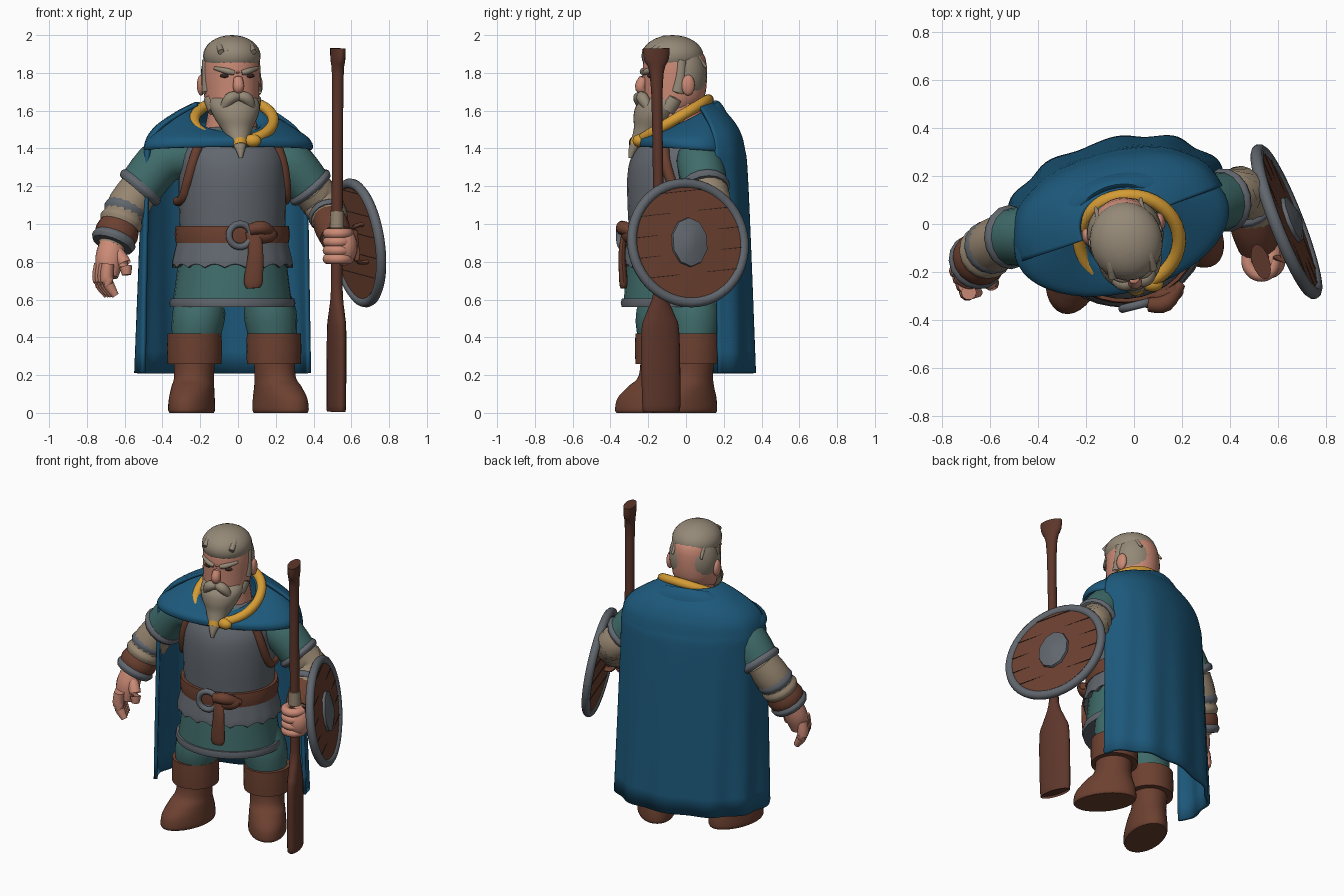
import bpy, bmesh, math
from mathutils import Matrix, Vector

if "Cube" in bpy.data.objects:
    bpy.data.objects.remove(bpy.data.objects["Cube"], do_unlink=True)


def material(name, *rgb):
    m = bpy.data.materials.new(name)
    m.use_nodes = True
    m.diffuse_color = (*rgb, 1)
    m.node_tree.nodes["Principled BSDF"].inputs["Base Color"].default_value = (*rgb, 1)
    return m


BLUE = material("blue cloth", .012, .1, .2)
TEAL = material("teal cloth", .05, .15, .145)
GREY = material("grey metal", .12, .135, .155)
BROWN = material("brown leather", .15, .052, .03)
WOOD = material("dark wood", .11, .037, .024)
SKIN = material("skin", .6, .255, .18)
HAIR = material("ash hair", .3, .25, .185)
CREAM = material("cream wrap", .31, .24, .165)
GOLD = material("gold", .66, .33, .035)
DARK = material("dark line", .04, .02, .016)


def frame(x, y, z=0, yaw=0):
    return Matrix.Translation((x, y, z)) @ Matrix.Rotation(math.radians(yaw), 4, 'Z')


WORLD = Matrix()
BODY = frame(-.03, -.05, yaw=14)
CAPE = frame(-.055, -.01, yaw=15)
HEAD = frame(-.035, -.06, yaw=12)


def finish(name, bm, mat):
    bmesh.ops.recalc_face_normals(bm, faces=bm.faces)
    mesh = bpy.data.meshes.new(name)
    bm.to_mesh(mesh)
    bm.free()
    mesh.materials.append(mat)
    mesh.shade_smooth()
    mesh.set_sharp_from_angle(angle=math.radians(45))
    obj = bpy.data.objects.new(name, mesh)
    bpy.context.collection.objects.link(obj)
    return obj


def smooth_rows(rows, steps):
    """Catmull-Rom interpolation between neighbouring rows."""
    if steps < 2:
        return rows
    out = []
    for i in range(len(rows) - 1):
        before, start, end, after = rows[max(i - 1, 0)], rows[i], rows[i + 1], rows[min(i + 2, len(rows) - 1)]
        for s in range(steps):
            t = s / steps
            out.append([b + t / 2 * (c - a + t * (2 * a - 5 * b + 4 * c - d + t * (3 * (b - c) + d - a)))
                        for a, b, c, d in zip(before, start, end, after)])
    return out + [rows[-1]]


def skin_rings(name, rings, mat, wrap=True, cap=True):
    bm = bmesh.new()
    loops = [[bm.verts.new(p) for p in ring] for ring in rings]
    count = len(loops[0])
    for low, high in zip(loops, loops[1:]):
        for j in range(count if wrap else count - 1):
            k = (j + 1) % count
            bm.faces.new((low[j], low[k], high[k], high[j]))
    if cap:
        bm.faces.new(loops[0])
        bm.faces.new(loops[-1])
    return finish(name, bm, mat)


def circle(count):
    return [math.tau * j / count for j in range(count)]


def loft(name, mat, fr, rows, steps=4, sides=32, cap=True, ripple=0):
    """Rows of height, half width, half depth, then optional y shift and tilt."""
    rows = smooth_rows([(list(r) + [0, 0])[:5] for r in rows], steps)
    rings = [[fr @ Vector((rx * math.sin(a), y - ry * math.cos(a),
                           z - tilt * math.cos(a) + ripple * abs(math.sin(9 * a)) * i / len(rows)))
              for a in circle(sides)] for i, (z, rx, ry, y, tilt) in enumerate(rows)]
    return skin_rings(name, rings, mat, cap=cap)


def collar(name, mat, fr, low, high, rx, ry):
    """Thick rolled band around a body part."""
    loft(name, mat, fr, [(z, rx * f, ry * f) for z, f in
                         ((low, .85), (low, .98), ((low + high) / 2, 1), (high, .98), (high, .85))], steps=1)


def tube(name, mat, fr, rows, steps=4, sides=16, flat=1):
    """Rows of x, y, z and radius swept along a smooth path."""
    rows = smooth_rows(rows, steps)
    pts = [fr @ Vector(r[:3]) for r in rows]
    rings = []
    for i, (p, row) in enumerate(zip(pts, rows)):
        along = (pts[min(i + 1, len(pts) - 1)] - pts[max(i - 1, 0)]).normalized()
        u = along.cross(Vector((0, 0, 1) if abs(along.z) < .9 else (0, 1, 0))).normalized()
        v = along.cross(u) * flat
        rings.append([p + row[3] * (u * math.cos(a) + v * math.sin(a)) for a in circle(sides)])
    return skin_rings(name, rings, mat)


def band(name, mat, start, end, low, high, radius):
    """Bulging ring on a limb, between two fractions of its length."""
    tube(name, mat, WORLD, [(*start.lerp(end, low), radius), (*start.lerp(end, (low + high) / 2), radius * 1.1),
                            (*start.lerp(end, high), radius)])


def ball(name, mat, fr, place, size):
    bm = bmesh.new()
    bmesh.ops.create_uvsphere(bm, u_segments=24, v_segments=16, radius=1,
                              matrix=fr @ Matrix.Translation(place) @ Matrix.Diagonal((*size, 1)))
    return finish(name, bm, mat)


def hoop(name, mat, fr, radius, thick):
    rings = [[fr @ Vector(((radius + thick * math.cos(b)) * math.cos(a), (radius + thick * math.cos(b)) * math.sin(a),
                           thick * math.sin(b))) for b in circle(10)] for a in circle(48) + [0]]
    return skin_rings(name, rings, mat, cap=False)


# Legs and boots, each in the frame of its own foot
for side, x, y, yaw in (("right", -.23, -.125, -15), ("left", .19, .04, 36)):
    leg = frame(x, y, yaw=yaw)
    tube(side + "_trouser", TEAL, WORLD, [(x * .75, y / 2, .66, .11), (x * .9, y, .52, .14), (x, y, .36, .12)])
    collar(side + "_boot_cuff", BROWN, leg, .26, .42, .146, .146)
    loft(side + "_boot", BROWN, leg, [(0, .11, .19, -.06), (.02, .118, .197, -.06), (.08, .115, .187, -.055),
                                      (.14, .11, .15, -.035), (.2, .105, .115, -.01), (.36, .115, .115)])

# Torso layers
loft("tunic", TEAL, BODY, [(.57, .32, .28), (.85, .285, .255), (1.4, .25, .19), (1.5, .15, .13)])
collar("tunic_hem", GREY, BODY, .56, .605, .337, .294)
loft("breastplate", GREY, BODY, [(.93, .28, .25), (1.25, .287, .26), (1.4, .26, .215), (1.52, .12, .11)])
loft("mail_skirt", GREY, BODY, [(.95, .285, .26), (.86, .305, .278), (.77, .322, .292), (.78, .29, .26)],
     sides=108, cap=False, ripple=.03)
collar("belt", BROWN, BODY, .9, .99, .307, .28)
hoop("belt_buckle", GREY, BODY @ Matrix.Translation((-.03, -.29, .94)) @ Matrix.Rotation(math.pi / 2, 4, 'X'), .06, .018)
ball("belt_knot", BROWN, BODY, (.09, -.275, .945), (.085, .045, .05))
tube("belt_fold", BROWN, BODY, [(.02, -.3, .97, .03), (.09, -.31, .98, .036), (.17, -.25, .94, .02)])
tube("belt_tail", BROWN, BODY, [(.04, -.29, .96, .04), (.05, -.31, .85, .04), (.04, -.3, .7, .05), (.04, -.3, .66, .035)],
     flat=.45)
for side, s in (("right", -1), ("left", 1)):
    tube(side + "_armhole_strap", BROWN, BODY, [(s * .2, -.12, 1.46, .025), (s * .25, -.115, 1.3, .028),
                                                (s * .28, -.05, 1.14, .026), (s * .28, .08, 1.12, .025)])

# Cape as one folded sheet from the neck down, and the mantle closing it in front
rings = []
for z, width, depth in smooth_rows([(1.635, .17, .14), (1.585, .27, .205), (1.5, .39, .262), (1.4, .44, .29),
                                    (1.2, .45, .31), (.21, .478, .352)], 6):
    ring = []
    for j in range(-30, 31):
        a = math.radians(95 if j < 0 else 82) * j / 30
        fold = 1 + (1.6 - z) * .016 * math.sin(12 * a + z)
        across = math.copysign(abs(math.sin(a)) ** .88, a)
        back = math.copysign(abs(math.cos(a)) ** .88, math.cos(a))
        ring.append(CAPE @ Vector((width * across * fold, depth * back * fold, z)))
    rings.append(ring)
cape = skin_rings("cape", rings, BLUE, wrap=False, cap=False)
solid = cape.modifiers.new("thickness", 'SOLIDIFY')
solid.thickness = .022
solid.offset = 0
loft("cape_mantle", BLUE, CAPE, [(1.53, .16, .15, 0, .08), (1.57, .2, .175, 0, .085), (1.54, .31, .215, 0, .06),
                                 (1.475, .415, .25, -.01, .015), (1.425, .455, .26, -.015, -.015),
                                 (1.39, .45, .255, -.015, -.02), (1.41, .4, .235, -.01)], sides=48, cap=False)

# Neck ring with knob ends
arc = [math.radians(28 + 304 * i / 30) for i in range(31)]
path = [(-.022 + .21 * math.sin(a), -.068 - .186 * math.cos(a), 1.548 - .11 * math.cos(a), .029) for a in arc]
tube("neck_ring", GOLD, WORLD, path, steps=1)
for side, end in (("left", path[0]), ("right", path[-1])):
    ball(side + "_neck_ring_knob", GOLD, WORLD, Vector(end[:3]) - Vector((0, .016, .01)), (.046, .034, .034))

# Head, hair and face
tube("neck", SKIN, WORLD, [(-.04, -.03, 1.42, .15), (-.03, -.04, 1.66, .115)])
loft("head", SKIN, HEAD, [(1.56, .09, .09, -.04), (1.62, .13, .14, -.02), (1.7, .146, .166), (1.88, .142, .164), (1.95, .08, .09)])
ball("hair_back", HAIR, HEAD, (0, .035, 1.79), (.156, .135, .19))
ball("hair_top", HAIR, HEAD, (0, -.012, 1.89), (.152, .165, .11))
for i in range(-2, 3):
    x = i * .04
    drop = x * x * 4
    tube("hair_lock", HAIR, HEAD, [(x * 1.1, -.15, 1.91, .016), (x, -.06, 1.975 - drop, .022),
                                   (x * 1.1, .07, 1.94 - drop, .018), (x * 1.2, .15, 1.83, .007)])
tube("nose", SKIN, HEAD, [(0, -.15, 1.81, .016), (0, -.185, 1.73, .03), (0, -.165, 1.7, .02)])
loft("beard", HAIR, HEAD, [(1.69, .118, .09, -.04), (1.63, .134, .122, -.08), (1.57, .118, .11, -.11), (1.5, .08, .08, -.14),
                           (1.4, .028, .028, -.22), (1.35, .01, .01, -.24)])
tube("beard_band", GOLD, HEAD, [(0, -.195, 1.435, .045), (0, -.212, 1.41, .038)], steps=1)
for side, s in (("right", -1), ("left", 1)):
    ball(side + "_ear", SKIN, HEAD, (s * .155, .04, 1.735), (.022, .036, .055))
    ball(side + "_eye", DARK, HEAD, (s * .06, -.147, 1.785), (.034, .014, .012))
    tube(side + "_sideburn", HAIR, HEAD, [(s * .13, .01, 1.87, .026), (s * .12, -.01, 1.7, .04), (s * .09, -.06, 1.61, .05)])
    tube(side + "_moustache", HAIR, HEAD, [(0, -.18, 1.675, .022), (s * .05, -.18, 1.66, .032), (s * .1, -.135, 1.56, .008)])
    tube(side + "_brow", HAIR, HEAD, [(s * .02, -.166, 1.8, .013), (s * .06, -.158, 1.81, .016), (s * .115, -.112, 1.825, .009)])

# Arms: sleeve, trim and wrapped forearm
joints = {"right": ((-.39, -.05, 1.34), (-.52, -.055, 1.19), (-.6, -.1, 1.06), (-.67, -.17, .88)),
          "left": ((.27, .075, 1.325), (.385, .1, 1.19), (.46, .12, 1.09), (.52, -.1, .92))}
for side, points in joints.items():
    shoulder, cuff, elbow, wrist = joints[side] = [Vector(p) for p in points]
    tube(side + "_sleeve", TEAL, WORLD, [(shoulder.x * .6, shoulder.y, 1.35, .11), (*shoulder, .125), (*cuff, .12)])
    band(side + "_sleeve_trim", GREY, shoulder, cuff, .85, 1.1, .122)
    tube(side + "_forearm", CREAM, WORLD, [(*cuff, .105), (*elbow, .11), (*wrist, .07)])
elbow, wrist = joints["right"][2:]
band("right_upper_band", GREY, elbow, wrist, -.2, .1, .106)
band("right_wrap", CREAM, elbow, wrist, .1, .4, .106)
band("right_bracer", BROWN, elbow, wrist, .35, .85, .105)
band("right_wrist_band", GREY, elbow, wrist, .7, .95, .11)
elbow, wrist = joints["left"][2:]
band("left_bracer", BROWN, elbow, wrist, .25, .95, .085)
band("left_bracer_trim", GREY, elbow, wrist, .2, .34, .096)

# Right hand, open
tube("right_hand", SKIN, WORLD, [(-.665, -.165, .92, .06), (-.68, -.2, .82, .075), (-.69, -.225, .72, .055)], flat=.9)
for i in range(4):
    x, y = -.73 + .014 * i, -.195 - .03 * i
    tube("right_finger", SKIN, WORLD, [(x, y, .79, .032), (x - .005, y, .7, .034), (x + .04, y, .62, .02)], sides=10)
tube("right_thumb", SKIN, WORLD, [(-.65, -.2, .86, .035), (-.6, -.24, .79, .036), (-.59, -.25, .73, .024)], sides=10)

# Left hand gripping the oar
ball("left_hand", SKIN, WORLD, (.56, -.15, .88), (.072, .078, .1))
for i in range(4):
    tube("left_finger", SKIN, WORLD, [(.53 + .056 * math.cos(a), -.15 - .063 * math.sin(a), .95 - .045 * i, .028)
                                      for a in circle(9)[:6]], sides=10)
OAR = frame(.52, -.13, yaw=18) @ Matrix.Rotation(.015, 4, 'X')
loft("oar", WOOD, OAR, [(.02, .035, .095), (.04, .042, .106), (.42, .042, .106), (.52, .038, .08), (.63, .032, .036),
                        (.8, .03, .03), (1.7, .03, .03), (1.87, .035, .068), (1.93, .036, .075)], sides=20)
loft("oar_binding", CREAM, OAR, [(.98, .038, .038), (1.07, .036, .036)], steps=1)

# Round shield with planks, rim, boss and arm strap
normal = Vector((.92, .36, .14))
SHIELD = frame(.635, .01, .9) @ normal.to_track_quat('Z', 'Y').to_matrix().to_4x4()
loft("shield_board", BROWN, SHIELD, [(-.015, .32, .32), (.012, .32, .32), (.02, .1, .1)], steps=1, sides=48)
hoop("shield_rim", GREY, SHIELD, .318, .027)
loft("shield_boss", GREY, SHIELD, [(.01, .105, .135), (.035, .1, .13), (.06, .03, .04)], steps=1, sides=10)
for i in range(-2, 3):
    y = .055 + .11 * i
    length = 2 * math.sqrt(.09 - y * y)
    for z in (.0145, -.0145):
        bm = bmesh.new()
        bmesh.ops.create_cube(bm, size=1, matrix=SHIELD @ Matrix.Rotation(.1, 4, 'Z') @ Matrix.Translation((0, y, z))
                              @ Matrix.Diagonal((length, .004, .005, 1)))
        finish("shield_plank_gap", bm, DARK)
tube("shield_arm_strap", BROWN, SHIELD, [(-.13, y, z, .03) for y, z in ((-.1, 0), (-.08, -.07), (.08, -.07), (.1, 0))], flat=.4)
